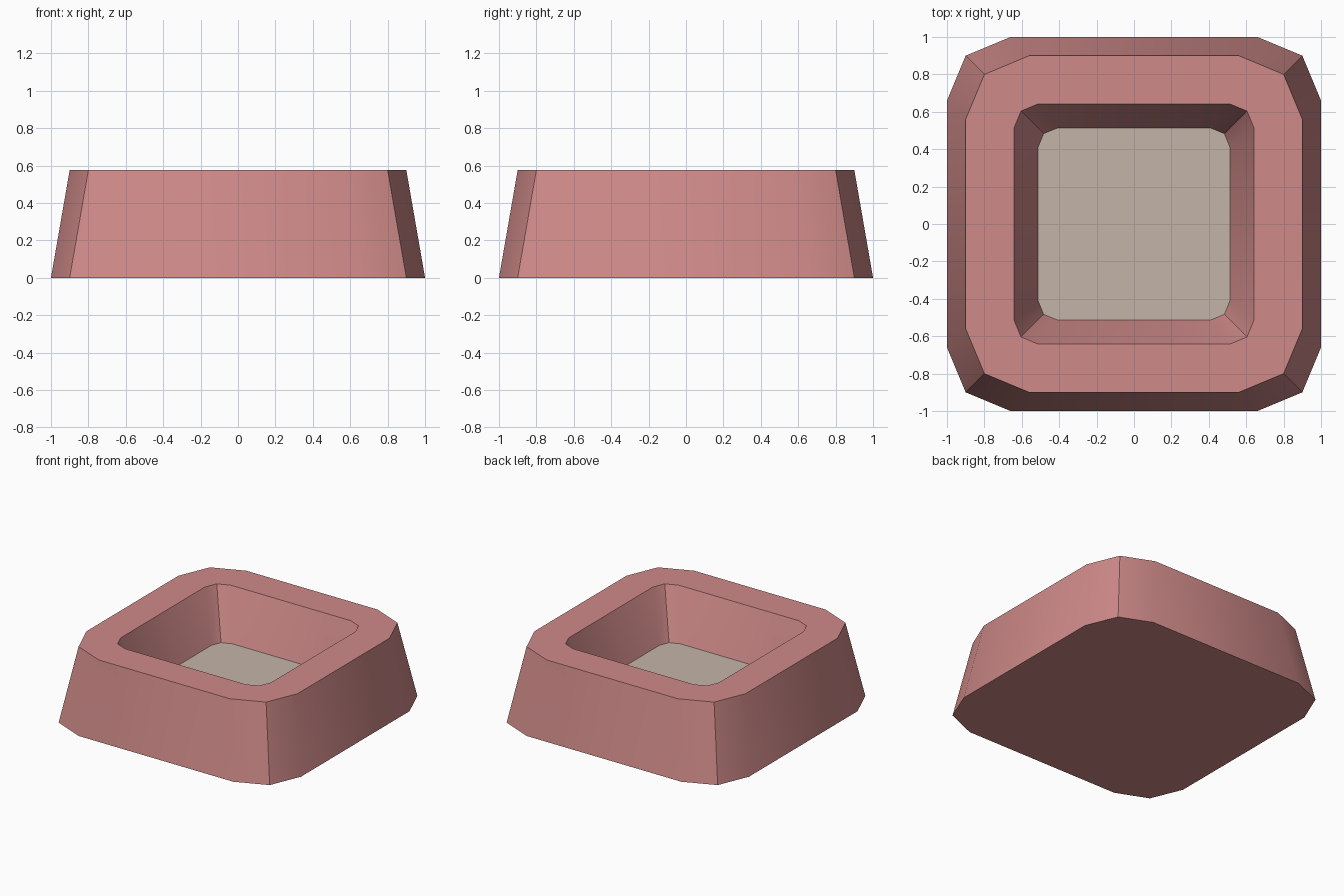
import bpy
import bmesh
import math
from mathutils import Matrix, Vector

cube = bpy.data.objects.get("Cube")
if cube:
    bpy.data.objects.remove(cube, do_unlink=True)


def make_material(name, color):
    mat = bpy.data.materials.new(name)
    mat.use_nodes = True
    mat.diffuse_color = color
    mat.node_tree.nodes["Principled BSDF"].inputs["Base Color"].default_value = color
    return mat


def ring(bm, half, corner, side, z):
    """Square loop with two-facet corners, counter-clockwise."""
    points = [(half, side), (corner, corner), (side, half)]
    return [bm.verts.new(Matrix.Rotation(q * math.pi / 2, 3, "Z") @ Vector((x, y, z)))
            for q in range(4) for x, y in points]


def bridge(bm, lower, upper):
    n = len(lower)
    for i in range(n):
        j = (i + 1) % n
        bm.faces.new((lower[i], lower[j], upper[j], upper[i]))


def finish(bm, name, mat):
    mesh = bpy.data.meshes.new(name)
    bm.to_mesh(mesh)
    bm.free()
    obj = bpy.data.objects.new(name, mesh)
    bpy.context.collection.objects.link(obj)
    mesh.materials.append(mat)
    bpy.ops.object.select_all(action="DESELECT")
    obj.select_set(True)
    bpy.context.view_layer.objects.active = obj
    bpy.ops.object.shade_smooth_by_angle(angle=math.radians(30))
    return obj


clay = make_material("dusty_pink", (0.62, 0.255, 0.25, 1))
sand = make_material("warm_grey", (0.55, 0.46, 0.395, 1))

HEIGHT, FLOOR = 0.575, 0.2
floor_loop = (0.513, 0.483, 0.41, FLOOR)

# Tapered bowl body: underside, outer wall, flat rim, inner wall
bm = bmesh.new()
loops = [ring(bm, *spec) for spec in (
    (1.0, 0.9, 0.66, 0),
    (0.9, 0.8, 0.56, HEIGHT),
    (0.642, 0.604, 0.513, HEIGHT),
    floor_loop,
)]
for lower, upper in zip(loops, loops[1:]):
    bridge(bm, lower, upper)
bm.faces.new(reversed(loops[0]))
finish(bm, "bowl_body", clay)

# Recessed floor
bm = bmesh.new()
bm.faces.new(ring(bm, *floor_loop))
finish(bm, "bowl_floor", sand)
